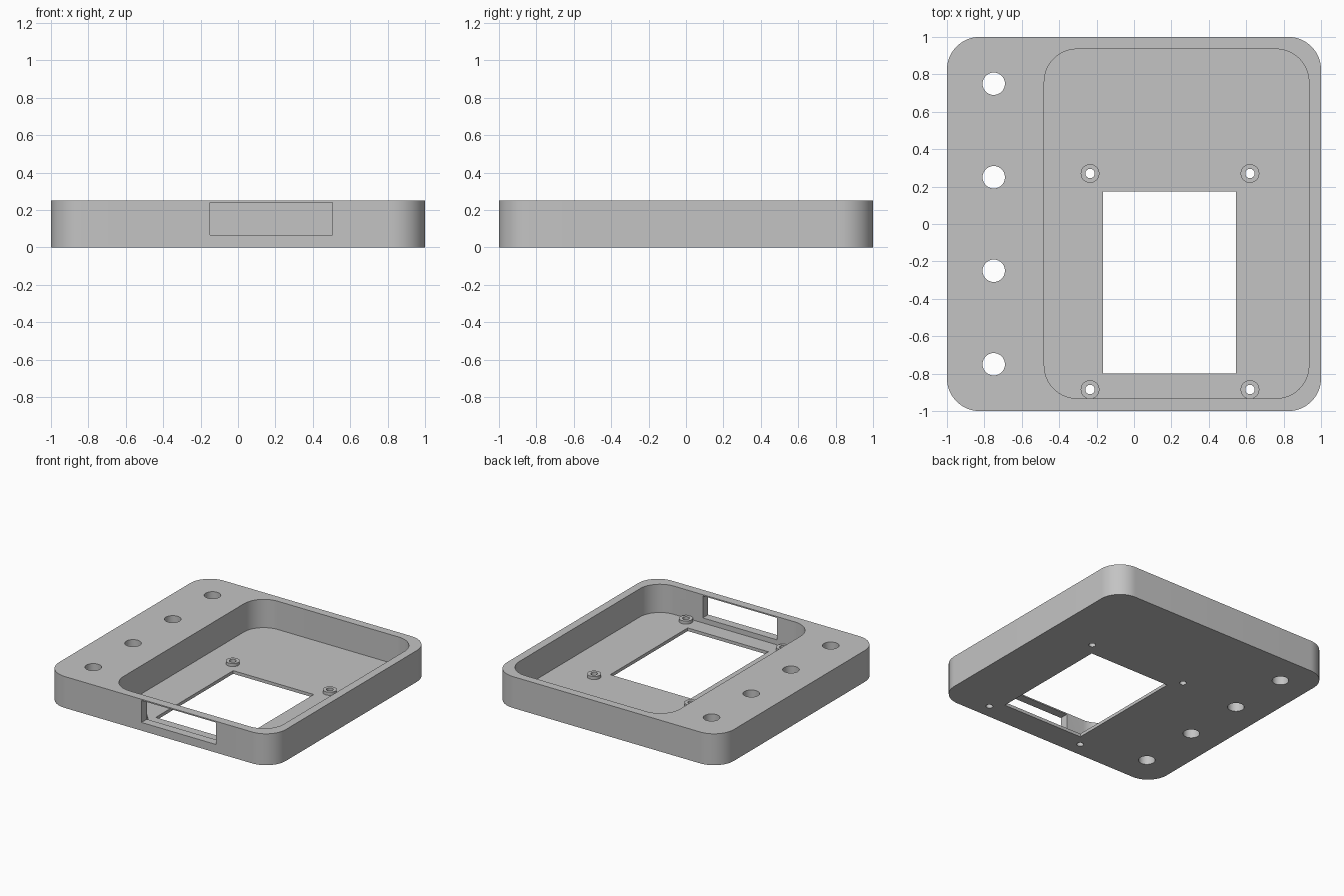
import bpy
import bmesh
from math import cos, sin, pi

cube = bpy.data.objects.get("Cube")
if cube:
    bpy.data.objects.remove(cube, do_unlink=True)

grey = bpy.data.materials.new("plain grey")
grey.use_nodes = True
colour = (0.55, 0.55, 0.55, 1)
grey.diffuse_color = colour
grey.node_tree.nodes["Principled BSDF"].inputs["Base Color"].default_value = colour


def prism(name, outline, z0, z1):
    """Extrude a closed outline from z0 up to z1."""
    bm = bmesh.new()
    base = bm.faces.new([bm.verts.new((x, y, z0)) for x, y in outline])
    top = bmesh.ops.extrude_face_region(bm, geom=[base])["geom"]
    bmesh.ops.translate(bm, vec=(0, 0, z1 - z0),
                        verts=[v for v in top if isinstance(v, bmesh.types.BMVert)])
    bmesh.ops.recalc_face_normals(bm, faces=bm.faces)
    mesh = bpy.data.meshes.new(name)
    bm.to_mesh(mesh)
    bm.free()
    mesh.materials.append(grey)
    obj = bpy.data.objects.new(name, mesh)
    bpy.context.collection.objects.link(obj)
    return obj


def rectangle(x0, x1, y0, y1):
    return [(x0, y0), (x1, y0), (x1, y1), (x0, y1)]


def rounded(x0, x1, y0, y1, r, steps=16):
    centres = rectangle(x0 + r, x1 - r, y0 + r, y1 - r)
    return [(cx + r * cos(a), cy + r * sin(a))
            for q, (cx, cy) in enumerate(centres)
            for a in [pi + (q + i / steps) * pi / 2 for i in range(steps + 1)]]


def circle(cx, cy, r, n=40):
    return [(cx + r * cos(2 * pi * i / n), cy + r * sin(2 * pi * i / n)) for i in range(n)]


def combine(target, tool, operation):
    """Apply a boolean and discard the tool."""
    tool.hide_render = True
    mod = target.modifiers.new("cut", "BOOLEAN")
    mod.operation = operation
    mod.solver = "EXACT"
    mod.object = tool
    bpy.ops.object.select_all(action="DESELECT")
    bpy.context.view_layer.objects.active = target
    target.select_set(True)
    bpy.ops.object.modifier_apply(modifier=mod.name)
    bpy.data.objects.remove(tool, do_unlink=True)


HEIGHT, FLOOR, BOSS_TOP = 0.25, 0.025, 0.05

# Rounded block with a deep tray
case = prism("tray_case", rounded(-1, 1, -1, 1, 0.175), 0, HEIGHT)
combine(case, prism("pocket", rounded(-0.48, 0.935, -0.932, 0.935, 0.175), FLOOR, 0.4), "DIFFERENCE")

# Screw bosses on the tray floor, bored right through
bosses = [(x, y) for x in (-0.235, 0.62) for y in (-0.885, 0.27)]
for x, y in bosses:
    combine(case, prism("boss", circle(x, y, 0.05), 0.01, BOSS_TOP), "UNION")
for x, y in bosses:
    combine(case, prism("screw_hole", circle(x, y, 0.025), -0.1, 0.1), "DIFFERENCE")

# Floor window and front slot
combine(case, prism("window", rectangle(-0.165, 0.545, -0.8, 0.175), -0.1, 0.1), "DIFFERENCE")
combine(case, prism("slot", rectangle(-0.15, 0.505, -1.1, -0.9), 0.065, 0.24), "DIFFERENCE")

# Row of mounting holes along the solid side
for y in (-0.75, -0.25, 0.25, 0.75):
    combine(case, prism("mount_hole", circle(-0.75, y, 0.06), -0.1, 0.4), "DIFFERENCE")

bpy.ops.object.select_all(action="DESELECT")
bpy.context.view_layer.objects.active = case
case.select_set(True)
bpy.ops.object.shade_smooth_by_angle()
